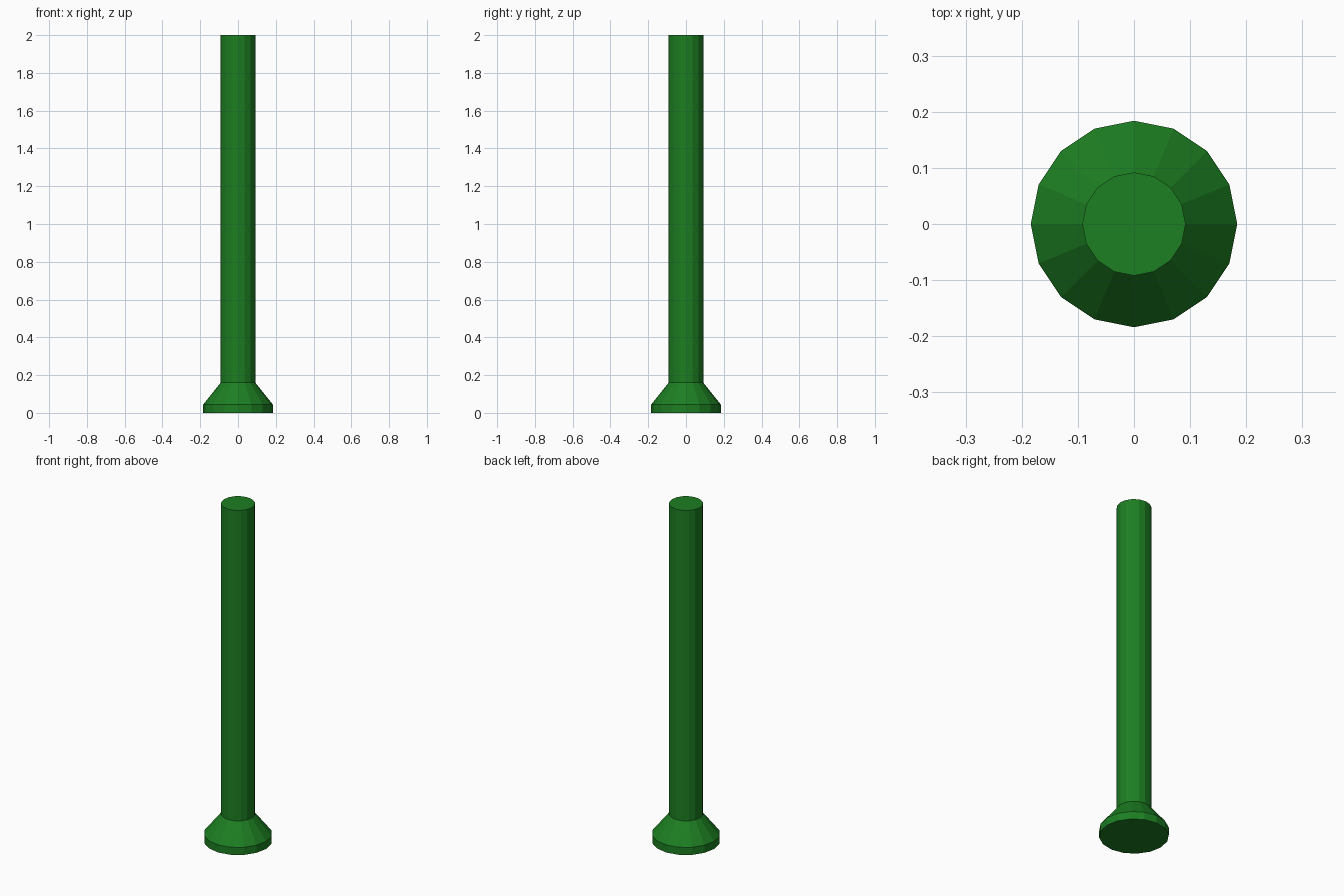
import bpy, bmesh
from math import cos, sin, tau

if "Cube" in bpy.data.objects:
    bpy.data.objects.remove(bpy.data.objects["Cube"])

SIDES = 16
# (radius, height) outline from the foot up to the top of the shaft
PROFILE = [(0.184, 0.0), (0.184, 0.045), (0.092, 0.16), (0.092, 2.0)]

green = bpy.data.materials.new("green")
green.diffuse_color = (0.012, 0.21, 0.016, 1)
green.use_nodes = True
green.node_tree.nodes["Principled BSDF"].inputs["Base Color"].default_value = green.diffuse_color


def lathe(name, profile, material):
    """Closed, flat-faced solid of revolution around z."""
    bm = bmesh.new()
    rings = [[bm.verts.new((r * cos(tau * i / SIDES), r * sin(tau * i / SIDES), z))
              for i in range(SIDES)] for r, z in profile]
    for low, high in zip(rings, rings[1:]):
        for i in range(SIDES):
            j = (i + 1) % SIDES
            bm.faces.new((low[i], low[j], high[j], high[i]))
    bm.faces.new(rings[0][::-1])
    bm.faces.new(rings[-1])
    mesh = bpy.data.meshes.new(name)
    bm.to_mesh(mesh)
    bm.free()
    mesh.materials.append(material)
    obj = bpy.data.objects.new(name, mesh)
    bpy.context.collection.objects.link(obj)
    return obj


# Post with a flared foot
lathe("flared_post", PROFILE, green)
